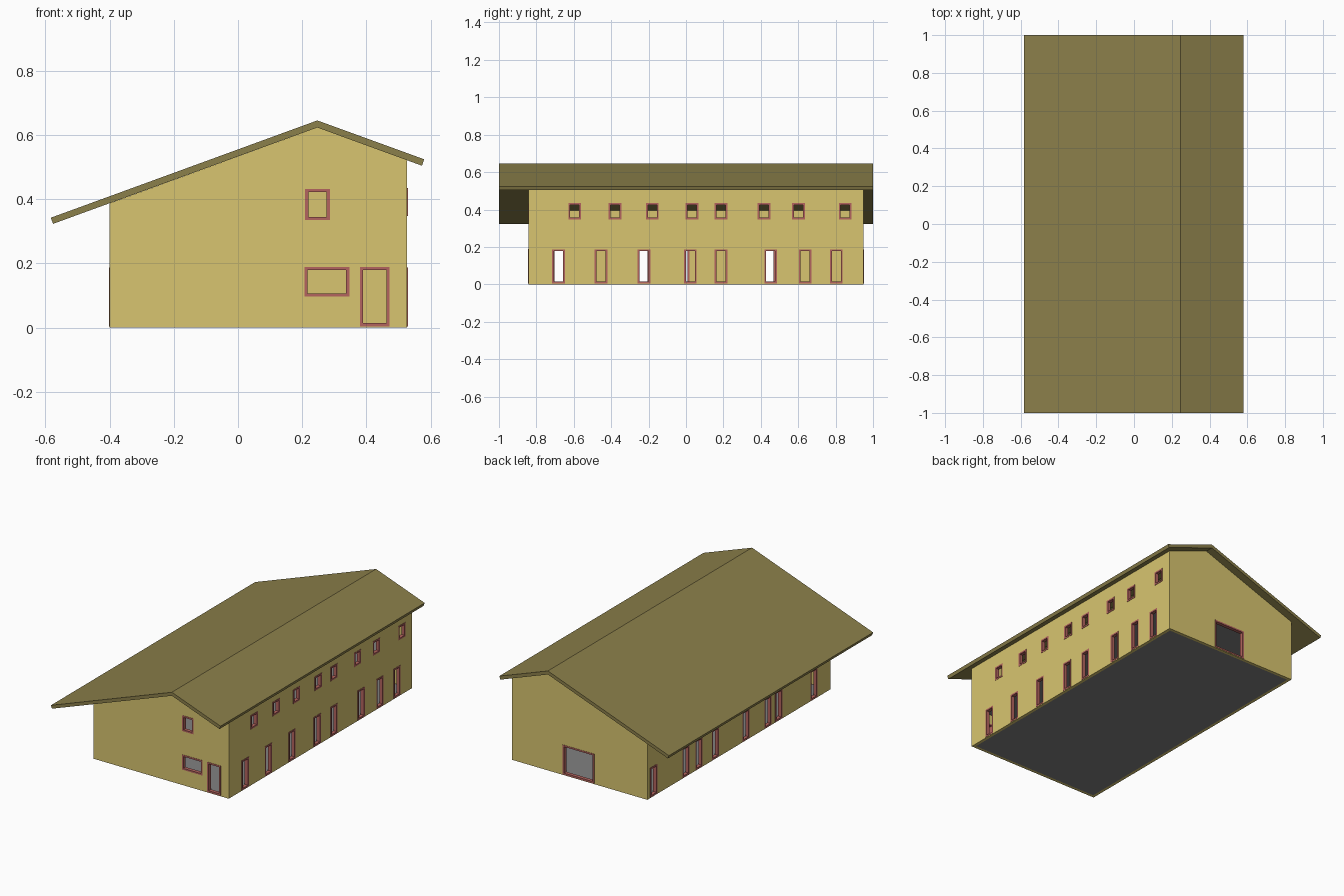
import bpy, bmesh

if "Cube" in bpy.data.objects:
    bpy.data.objects.remove(bpy.data.objects["Cube"])

X0, X1, Y0, Y1 = -0.40, 0.527, -0.843, 0.95   # outer wall faces
T = 0.018                                     # wall thickness
RIDGE = (0.247, 0.623)
SLOPE = 0.365


def material(name, rgb):
    m = bpy.data.materials.new(name)
    m.diffuse_color = (*rgb, 1)
    m.use_nodes = True
    m.node_tree.nodes["Principled BSDF"].inputs["Base Color"].default_value = m.diffuse_color
    return m


WALL = material("wall_yellow", (0.69, 0.56, 0.16))
ROOF = material("roof_olive", (0.26, 0.215, 0.07))
FRAME = material("frame_red", (0.456, 0.127, 0.114))
FLOOR = material("floor_grey", (0.22, 0.22, 0.22))


def finish(bm, name, mat=None):
    bmesh.ops.recalc_face_normals(bm, faces=bm.faces)
    me = bpy.data.meshes.new(name)
    bm.to_mesh(me)
    bm.free()
    ob = bpy.data.objects.new(name, me)
    bpy.context.collection.objects.link(ob)
    if mat:
        me.materials.append(mat)
    return ob


def add_box(bm, lo, hi):
    verts = bmesh.ops.create_cube(bm, size=1)["verts"]
    for v in verts:
        for i in range(3):
            v.co[i] = lo[i] if v.co[i] < 0 else hi[i]


def box(name, lo, hi, mat=None):
    bm = bmesh.new()
    add_box(bm, lo, hi)
    return finish(bm, name, mat)


def prism(name, profile, y0, y1, mat):
    bm = bmesh.new()
    face = bm.faces.new([bm.verts.new((x, y0, z)) for x, z in profile])
    ext = bmesh.ops.extrude_face_region(bm, geom=[face])["geom"]
    for v in ext:
        if isinstance(v, bmesh.types.BMVert):
            v.co.y = y1
    return finish(bm, name, mat)


def cut(ob, cutter):
    mod = ob.modifiers.new("cut", "BOOLEAN")
    mod.object = cutter
    mod.operation = "DIFFERENCE"
    mod.solver = "EXACT"
    bpy.context.view_layer.objects.active = ob
    bpy.ops.object.modifier_apply(modifier=mod.name)
    bpy.data.objects.remove(cutter)


def under_roof(x):
    return RIDGE[1] - abs(x - RIDGE[0]) * SLOPE


# Openings as (start, end, bottom, top) along each wall
H = 0.187
front = [(0.207, 0.347, 0.096, 0.189), (0.38, 0.472, 0.004, 0.189),
         (0.209, 0.286, 0.335, 0.432)]
back = [(-0.037, 0.18, 0.004, H)]
right = [(c - 0.034, c + 0.034, 0.004, H)
         for c in (-0.682, -0.455, -0.224, 0.023, 0.187, 0.453, 0.637, 0.804)]
right += [(c - 0.034, c + 0.034, 0.347, 0.434)
          for c in (-0.595, -0.38, -0.18, 0.032, 0.187, 0.417, 0.602, 0.851)]
left = [(c - 0.034, c + 0.034, 0.004, H)
        for c in (-0.68, -0.335, -0.23, -0.015, 0.285, 0.445, 0.573, 0.888)]

# Wall shell, open under the roof
walls = prism("walls", [(X0, 0), (X1, 0), (X1, under_roof(X1)), RIDGE,
                        (X0, under_roof(X0))], Y0, Y1, WALL)
cut(walls, box("hollow", (X0 + T, Y0 + T, -0.1), (X1 - T, Y1 - T, 1)))


def fit_openings(name, openings, axis, d0, d1):
    """Cut openings through one wall and fit frames; axis is the wall's normal."""
    def corner(u, d, z):
        return (d, u, z) if axis == 0 else (u, d, z)
    holes, frames = bmesh.new(), bmesh.new()
    w, p = 0.01, 0.002
    for a, b, lo, hi in openings:
        add_box(holes, corner(a, d0 - 0.03, lo), corner(b, d1 + 0.03, hi))
        for u0, u1, z0, z1 in ((a, a + w, lo, hi), (b - w, b, lo, hi),
                               (a + w, b - w, lo, lo + w), (a + w, b - w, hi - w, hi)):
            add_box(frames, corner(u0, d0 - p, z0), corner(u1, d1 + p, z1))
    cut(walls, finish(holes, "holes"))
    finish(frames, name, FRAME)


fit_openings("front_frames", front, 1, Y0, Y0 + T)
fit_openings("back_frame", back, 1, Y1 - T, Y1)
fit_openings("right_frames", right, 0, X1 - T, X1)
fit_openings("left_frames", left, 0, X0, X0 + T)

# Ground and upper floors
for name, z in (("ground_floor", 0), ("upper_floor", 0.25)):
    box(name, (X0 + T, Y0 + T, z), (X1 - T, Y1 - T, z + 0.008), FLOOR)

# Roof slab with overhanging eaves
prism("roof", [(-0.583, 0.342), (0.247, 0.645), (0.58, 0.524),
               (0.573, 0.504), RIDGE, (-0.576, 0.323)], -1, 1, ROOF)
